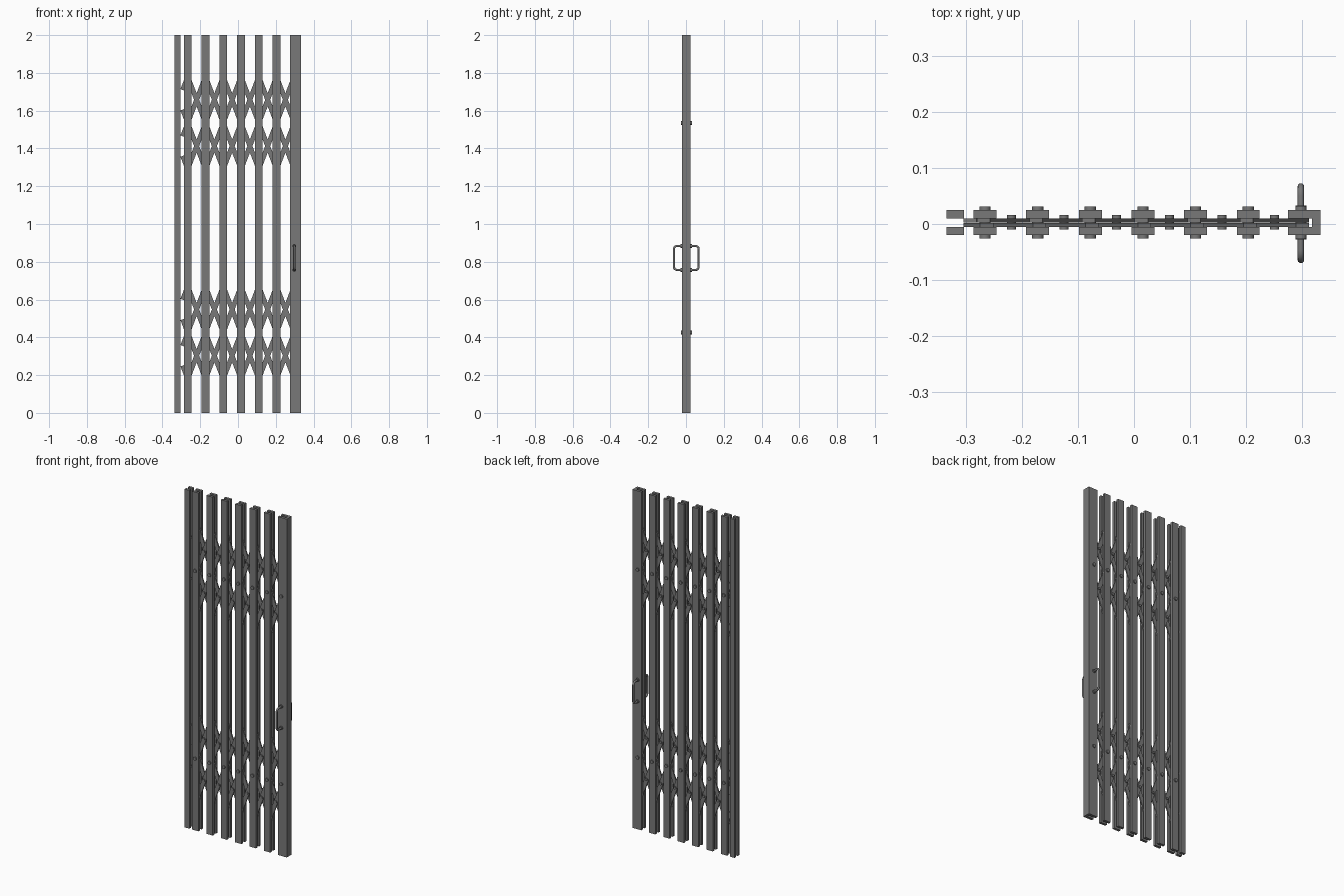
import bpy, bmesh, math
from mathutils import Matrix, Vector

cube = bpy.data.objects.get("Cube")
if cube:
    bpy.data.objects.remove(cube, do_unlink=True)

steel = bpy.data.materials.new("grey_steel")
steel.use_nodes = True
colour = (0.19, 0.19, 0.19, 1)
steel.diffuse_color = colour
steel.node_tree.nodes["Principled BSDF"].inputs["Base Color"].default_value = colour

HEIGHT = 2.0
FRONT, BACK = -0.02, 0.025          # outer faces of the posts
SLOT_FRONT, SLOT_BACK = -0.005, 0.010
MID = (SLOT_FRONT + SLOT_BACK) / 2
PITCH = 0.094
POSTS = [-0.266 + PITCH * i for i in range(7)]
LEFT_END = -0.293
RISE = 0.245                        # lattice height gained per post
BANDS = {"lower": 0.425, "upper": 1.535}


def finish(name, bm, smooth=False):
    mesh = bpy.data.meshes.new(name)
    bmesh.ops.recalc_face_normals(bm, faces=bm.faces[:])
    bm.to_mesh(mesh)
    bm.free()
    mesh.materials.append(steel)
    obj = bpy.data.objects.new(name, mesh)
    bpy.context.collection.objects.link(obj)
    if smooth:
        smooth_edges(obj)
    return obj


def smooth_edges(obj):
    bpy.ops.object.select_all(action='DESELECT')
    obj.select_set(True)
    bpy.context.view_layer.objects.active = obj
    bpy.ops.object.shade_smooth_by_angle(angle=math.radians(40))


def add_box(bm, x0, x1, y0, y1, z0, z1):
    size = Matrix.Diagonal((x1 - x0, y1 - y0, z1 - z0, 1))
    centre = Matrix.Translation(((x0 + x1) / 2, (y0 + y1) / 2, (z0 + z1) / 2))
    bmesh.ops.create_cube(bm, size=1, matrix=centre @ size)


def add_pin(bm, x, z, radius, y0, y1):
    turn = Matrix.Rotation(math.pi / 2, 4, 'X')
    bmesh.ops.create_cone(bm, cap_ends=True, segments=16, radius1=radius, radius2=radius,
                          depth=y1 - y0, matrix=Matrix.Translation((x, (y0 + y1) / 2, z)) @ turn)


def add_bar(bm, start, end, y0, y1, width=0.025):
    """Flat bar between two points in the x-z plane."""
    along = Vector((end[0] - start[0], 0, end[1] - start[1]))
    centre = Vector(((start[0] + end[0]) / 2, (y0 + y1) / 2, (start[1] + end[1]) / 2))
    tilt = Matrix.Rotation(-math.atan2(along.z, along.x), 4, 'Y')
    size = Matrix.Diagonal((along.length, y1 - y0, width, 1))
    bmesh.ops.create_cube(bm, size=1, matrix=Matrix.Translation(centre) @ tilt @ size)


def post_pair(name, x0, x1):
    bm = bmesh.new()
    add_box(bm, x0, x1, FRONT, SLOT_FRONT, 0, HEIGHT)
    add_box(bm, x0, x1, SLOT_BACK, BACK, 0, HEIGHT)
    finish(name, bm)


# Fixed end post and the sliding posts, each a front and back strip
post_pair("end_post", -0.335, -0.304)
for i, x in enumerate(POSTS[:-1]):
    post_pair(f"sliding_post_{i + 1}", x - 0.0205, x + 0.0205)

# Leading post: a channel open toward the lattice
bm = bmesh.new()
x0, x1, web = 0.275, 0.333, 0.318
outline = [(x0, FRONT), (x1, FRONT), (x1, BACK), (x0, BACK),
           (x0, SLOT_BACK), (web, SLOT_BACK), (web, SLOT_FRONT), (x0, SLOT_FRONT)]
face = bm.faces.new([bm.verts.new((x, y, 0)) for x, y in outline])
top = bmesh.ops.extrude_face_region(bm, geom=[face])["geom"]
bmesh.ops.translate(bm, vec=(0, 0, HEIGHT),
                    verts=[v for v in top if isinstance(v, bmesh.types.BMVert)])
finish("leading_post", bm)

# Scissor lattice: two layers of crossing flat bars in each band
for band, middle in BANDS.items():
    for label, slope, y0, y1 in (("rising", 1, SLOT_FRONT, MID - 0.0003),
                                 ("falling", -1, MID + 0.0003, SLOT_BACK)):
        bm = bmesh.new()
        for x in [POSTS[0] - PITCH] + POSTS:
            ends = [max(x - PITCH, LEFT_END), min(x + PITCH, POSTS[-1])]
            ends = [e + s * 0.003 if e != LEFT_END else e for e, s in zip(ends, (-1, 1))]
            a, b = [(e, middle + slope * (e - x) * RISE / PITCH) for e in ends]
            add_bar(bm, a, b, y0, y1)
        finish(f"{band}_{label}_bars", bm)

    # Small rivets where bars cross between posts
    bm = bmesh.new()
    for x in POSTS[:-1]:
        for side in (-1, 1):
            add_pin(bm, x + PITCH / 2, middle + side * RISE / 2, 0.008, -0.010, 0.016)
    finish(f"{band}_lattice_rivets", bm, True)

    # Large rivets through the posts
    bm = bmesh.new()
    for x in POSTS:
        add_pin(bm, x, middle, 0.010, -0.026, 0.031)
    finish(f"{band}_post_rivets", bm, True)

# Pull handles on both faces of the leading post
HX, LOW, HIGH, BEND = POSTS[-1], 0.757, 0.884, 0.017
for name, wall, out in (("front_handle", FRONT, -0.064), ("back_handle", BACK, 0.067)):
    side = 1 if out > 0 else -1
    path = [(wall - side * 0.005, LOW)]
    for zc, first in ((LOW + BEND, -90), (HIGH - BEND, 0)):
        for k in range(7):
            t = math.radians(first + 15 * k)
            path.append((out - side * BEND * (1 - math.cos(t)), zc + BEND * math.sin(t)))
    path.append((wall - side * 0.005, HIGH))
    curve = bpy.data.curves.new(name, 'CURVE')
    curve.dimensions = '3D'
    curve.bevel_depth = 0.006
    curve.bevel_resolution = 3
    spline = curve.splines.new('POLY')
    spline.points.add(len(path) - 1)
    for point, (y, z) in zip(spline.points, path):
        point.co = (HX, y, z, 1)
    curve.materials.append(steel)
    handle = bpy.data.objects.new(name, curve)
    bpy.context.collection.objects.link(handle)
    bpy.ops.object.select_all(action='DESELECT')
    handle.select_set(True)
    bpy.context.view_layer.objects.active = handle
    bpy.ops.object.convert(target='MESH')
    smooth_edges(bpy.context.view_layer.objects.active)

    # Round collars where the handle meets the post
    bm = bmesh.new()
    for z in (LOW, HIGH):
        add_pin(bm, HX, z, 0.010, *sorted((wall, wall + side * 0.008)))
    finish(name + "_collars", bm, True)
